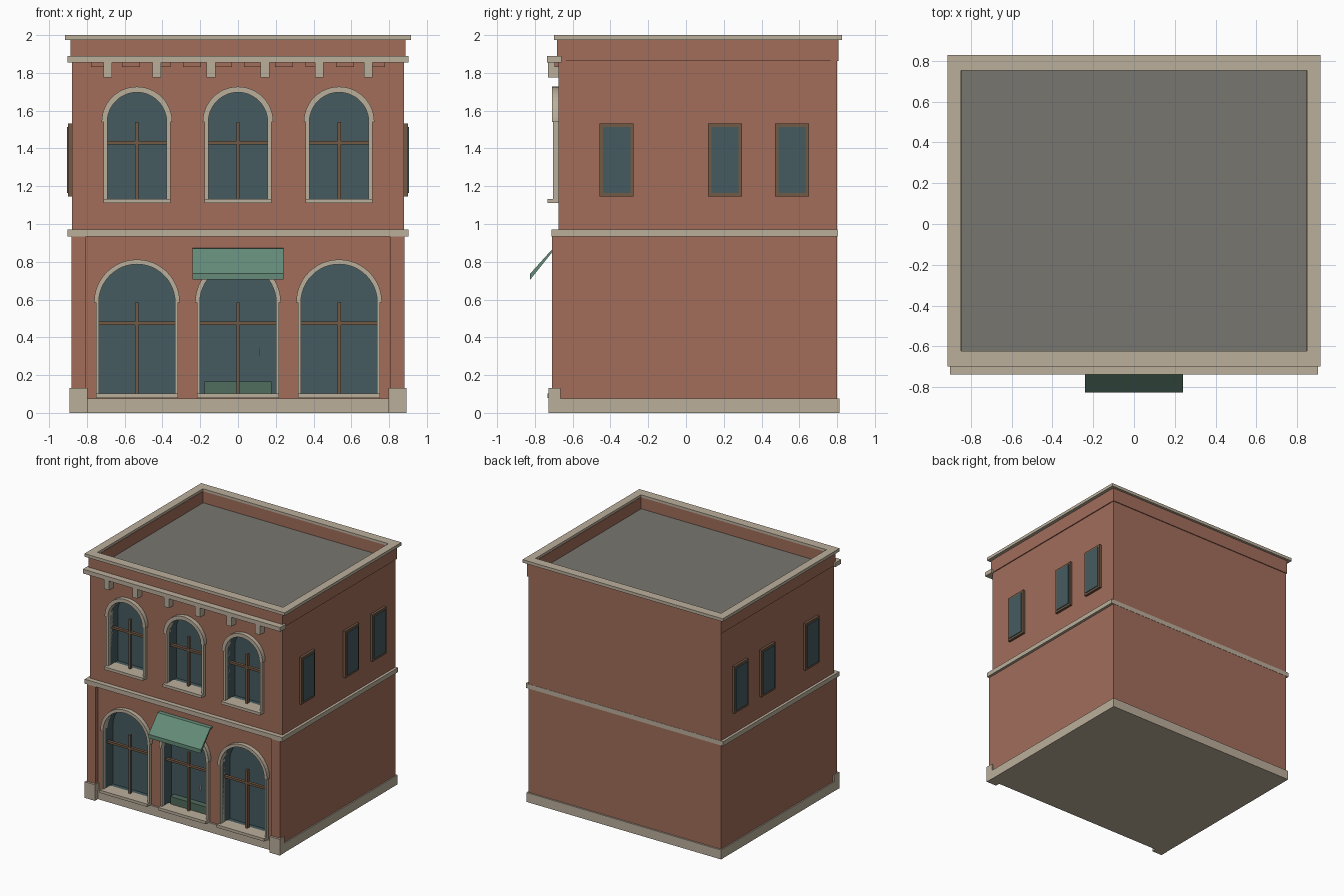
import bpy, bmesh
from math import pi, cos, sin

if "Cube" in bpy.data.objects:
    bpy.data.objects.remove(bpy.data.objects["Cube"])


def material(name, rgb):
    m = bpy.data.materials.new(name)
    m.diffuse_color = (*rgb, 1)
    m.use_nodes = True
    m.node_tree.nodes["Principled BSDF"].inputs["Base Color"].default_value = m.diffuse_color
    return m


BRICK = material("brick", (0.36, 0.155, 0.105))
STONE = material("stone", (0.50, 0.43, 0.33))
GLASS = material("glass", (0.06, 0.105, 0.115))
WOOD = material("wood", (0.17, 0.10, 0.06))
GREEN = material("awning_green", (0.13, 0.26, 0.19))
DOOR = material("door_green", (0.08, 0.15, 0.11))
ROOF = material("roofing", (0.19, 0.18, 0.16))
METAL = material("metal", (0.7, 0.68, 0.62))


def finish(name, bm, mat):
    bmesh.ops.recalc_face_normals(bm, faces=bm.faces)
    me = bpy.data.meshes.new(name)
    bm.to_mesh(me)
    bm.free()
    ob = bpy.data.objects.new(name, me)
    bpy.context.collection.objects.link(ob)
    me.materials.append(mat)
    return ob


def add_prism(bm, pts, axis, a, b):
    """Extrude a 2D outline along x ('x': pts are y,z) or y ('y': pts are x,z)."""
    def place(p, d):
        return (d, p[0], p[1]) if axis == 'x' else (p[0], d, p[1])
    lo = [bm.verts.new(place(p, a)) for p in pts]
    hi = [bm.verts.new(place(p, b)) for p in pts]
    bm.faces.new(lo)
    bm.faces.new(hi[::-1])
    n = len(pts)
    for i in range(n):
        j = (i + 1) % n
        bm.faces.new((lo[i], hi[i], hi[j], lo[j]))


def prism(name, pts, axis, a, b, mat):
    bm = bmesh.new()
    add_prism(bm, pts, axis, a, b)
    return finish(name, bm, mat)


def box(name, x, y, z, mat):
    pts = [(x[0], z[0]), (x[1], z[0]), (x[1], z[1]), (x[0], z[1])]
    return prism(name, pts, 'y', y[0], y[1], mat)


def arc(cx, cz, r, n=24):
    return [(cx + r * cos(pi * i / n), cz + r * sin(pi * i / n)) for i in range(n + 1)]


WALL = -0.675   # front wall plane
BACK = 0.80
# centre x, half width, bottom, spring height, arch trim, jamb trim, crossbar height
windows = [(cx, *dims) for cx in (-0.535, 0, 0.535) for dims in
           ((0.202, 0.10, 0.585, 0.025, 0.015, 0.475),
            (0.157, 1.13, 1.54, 0.03, 0.02, 1.43))]

# Brick body with recessed arched openings
body = box("brick_body", (-0.88, 0.88), (WALL, BACK), (0.01, 1.87), BRICK)
body.data.materials.append(GLASS)
bm = bmesh.new()
for cx, w, z0, zs, *_ in windows:
    add_prism(bm, [(cx - w, z0), (cx + w, z0)] + arc(cx, zs, w), 'y', -0.85, -0.58)
for f in bm.faces:
    f.material_index = 1
cutter = finish("window_cutter", bm, BRICK)
cutter.data.materials.append(GLASS)
cutter.hide_render = True
mod = body.modifiers.new("openings", 'BOOLEAN')
mod.object = cutter
mod.operation = 'DIFFERENCE'
mod.solver = 'EXACT'
bpy.context.view_layer.objects.active = body
bpy.ops.object.modifier_apply(modifier=mod.name)
bpy.data.objects.remove(cutter)

# Window trim, sills and glazing bars
for cx, w, z0, zs, ta, tj, zb in windows:
    prism("window_arch", arc(cx, zs, w + ta) + arc(cx, zs, w)[::-1], 'y', -0.71, -0.65, STONE)
    for s in (-1, 1):
        xs = sorted((cx + s * w, cx + s * (w + tj)))
        box("window_jamb", xs, (-0.703, -0.65), (z0, zs), STONE)
    box("window_sill", (cx - w - tj, cx + w + tj), (-0.732, -0.62), (z0 - 0.02, z0 + 0.003), STONE)
    box("mullion", (cx - 0.009, cx + 0.009), (-0.655, -0.63), (z0, zs), WOOD)
    box("transom_bar", (cx - w, cx + w), (-0.655, -0.63), (zb - 0.009, zb + 0.009), WOOD)

# Door panel and handle
box("door_panel", (-0.178, 0.178), (-0.63, -0.575), (0.095, 0.165), DOOR)
box("door_handle", (0.11, 0.116), (-0.66, -0.64), (0.30, 0.345), METAL)

# Awning over the door
prism("awning", [(WALL, 0.872), (-0.705, 0.870), (-0.825, 0.737), (-0.825, 0.705),
                 (-0.705, 0.855), (WALL, 0.86)], 'x', -0.24, 0.24, GREEN)

# Stone plinth and belt course
box("plinth", (-0.89, 0.89), (-0.69, 0.813), (0, 0.077), STONE)
box("belt_course", (-0.902, 0.902), (-0.713, 0.802), (0.935, 0.972), STONE)

# Corner pilasters and side windows, mirrored left and right
for s in (-1, 1):
    def side(a, b):
        return sorted((s * a, s * b))
    box("pilaster", side(0.805, 0.882), (-0.71, -0.66), (0.13, 0.935), BRICK)
    box("pilaster_base", side(0.798, 0.892), (-0.728, -0.665), (0, 0.133), STONE)
    for y in (-0.367, 0.207, 0.562):
        box("side_window_frame", side(0.87, 0.90), (y - 0.09, y + 0.09), (1.145, 1.532), WOOD)
        box("side_window_glass", side(0.87, 0.906), (y - 0.072, y + 0.072), (1.163, 1.514), GLASS)
    box("side_parapet", side(0.845, 0.888), (-0.635, 0.765), (1.862, 1.98), BRICK)
    box("side_parapet_cap", side(0.848, 0.915), (-0.622, 0.752), (1.975, 2.0), STONE)

# Front and back parapets with caps
box("front_parapet", (-0.886, 0.886), (-0.683, -0.622), (1.862, 1.98), BRICK)
box("back_parapet", (-0.886, 0.886), (0.752, 0.807), (1.862, 1.98), BRICK)
box("front_parapet_cap", (-0.915, 0.915), (-0.698, -0.622), (1.975, 2.0), STONE)
box("back_parapet_cap", (-0.915, 0.915), (0.752, 0.827), (1.975, 2.0), STONE)
box("roof", (-0.85, 0.85), (-0.63, 0.76), (1.85, 1.885), ROOF)

# Front cornice, brackets and brick dentils
box("cornice", (-0.902, 0.902), (-0.737, -0.66), (1.855, 1.89), STONE)
for s in (-1, 1):
    for x in (0.143, 0.43, 0.69):
        box("cornice_bracket", (s * x - 0.023, s * x + 0.023), (-0.73, -0.66), (1.775, 1.857), STONE)
for i in range(10):
    x = -0.729 + i * 0.162
    box("brick_dentil", (x - 0.048, x + 0.048), (-0.695, -0.66), (1.832, 1.857), BRICK)
